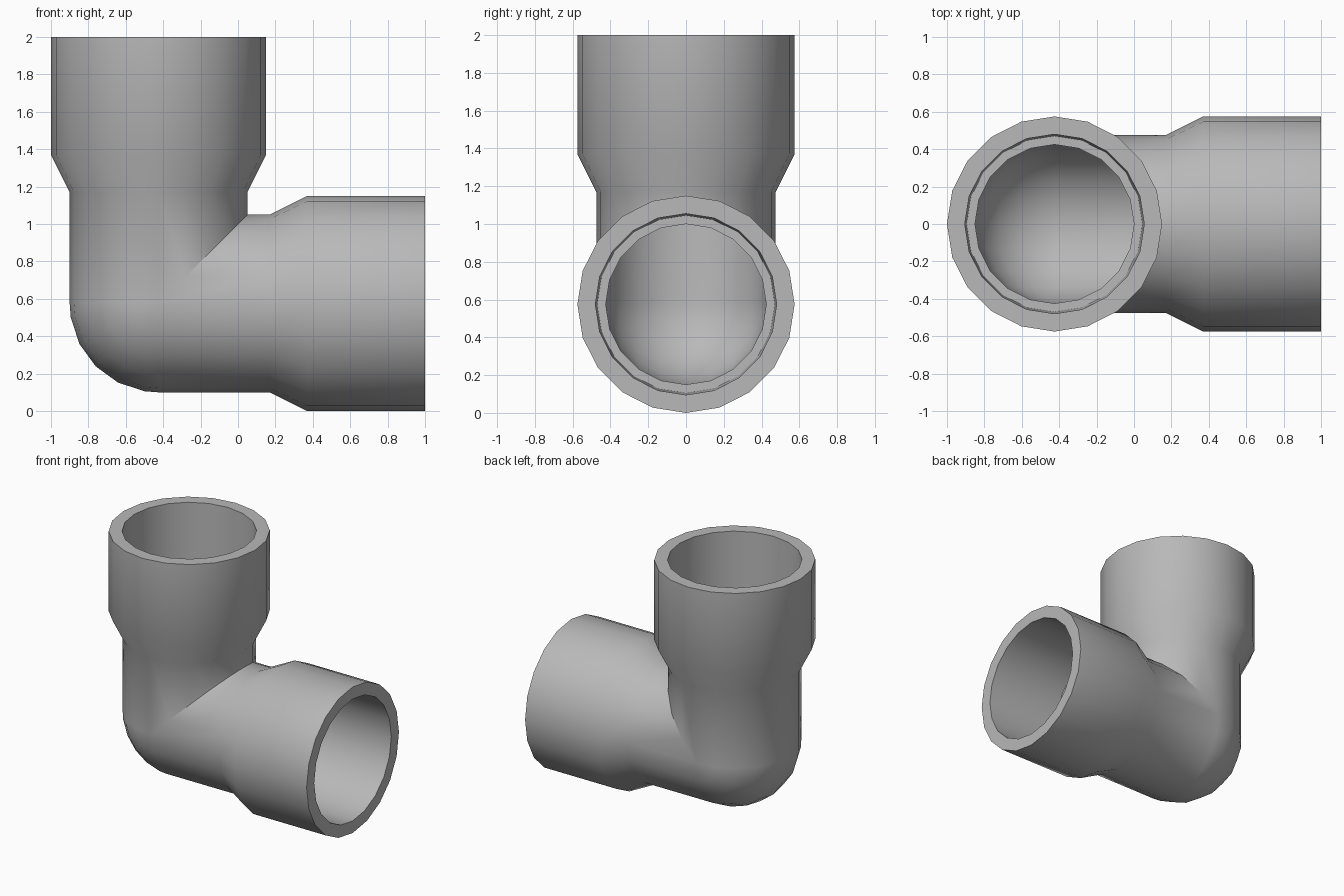
import bpy
import bmesh
from math import cos, sin, pi, radians

cube = bpy.data.objects.get("Cube")
if cube:
    bpy.data.objects.remove(cube, do_unlink=True)

SIDES = 20
CX, CZ = -0.425, 0.575          # point where the two pipe axes meet
BEND = [0, 9, 27, 45, 63, 81, 90]

# (distance from the bend centre, radius) along one arm, open end first
OUTER = [(1.425, 0.575), (0.795, 0.575), (0.595, 0.475)]
BORE = [(1.425, 0.48), (0.80, 0.47), (0.80, 0.425)]


def circle(radius):
    return [(radius * cos(2 * pi * i / SIDES), radius * sin(2 * pi * i / SIDES))
            for i in range(SIDES)]


def upright_ring(dist, radius):
    return [(CX + u, v, CZ + dist) for u, v in circle(radius)]


def level_ring(dist, radius):
    return [(CX + dist, v, CZ + u) for u, v in circle(radius)]


def bend_ring(angle, radius):
    # inner side meets in a mitre, outer side turns about the bend centre
    a = radians(angle)
    return [(CX + u, v, CZ + u) if u > 0 else (CX + u * cos(a), v, CZ + u * sin(a))
            for u, v in circle(radius)]


def elbow_wall(arm):
    radius = arm[-1][1]
    return ([upright_ring(*s) for s in arm]
            + [bend_ring(a, radius) for a in BEND]
            + [level_ring(*s) for s in reversed(arm)])


# Outer wall one way, bore back the other way: one closed skin
rings = elbow_wall(OUTER) + elbow_wall(BORE)[::-1]

bm = bmesh.new()
loops = [[bm.verts.new(p) for p in ring] for ring in rings]
for k, ring in enumerate(loops):
    following = loops[(k + 1) % len(loops)]
    for i in range(SIDES):
        j = (i + 1) % SIDES
        bm.faces.new((ring[i], ring[j], following[j], following[i]))
bmesh.ops.remove_doubles(bm, verts=bm.verts[:], dist=0.0005)
bmesh.ops.recalc_face_normals(bm, faces=bm.faces[:])

mesh = bpy.data.meshes.new("pipe_elbow")
bm.to_mesh(mesh)
bm.free()
elbow = bpy.data.objects.new("pipe_elbow", mesh)
bpy.context.collection.objects.link(elbow)

# Grey plastic
grey = bpy.data.materials.new("grey_plastic")
grey.use_nodes = True
colour = (0.48, 0.48, 0.48, 1.0)
grey.diffuse_color = colour
grey.node_tree.nodes["Principled BSDF"].inputs["Base Color"].default_value = colour
mesh.materials.append(grey)

# Smooth walls, crisp rims and mitre
bpy.ops.object.select_all(action='DESELECT')
elbow.select_set(True)
bpy.context.view_layer.objects.active = elbow
bpy.ops.object.shade_smooth_by_angle(angle=radians(30))
